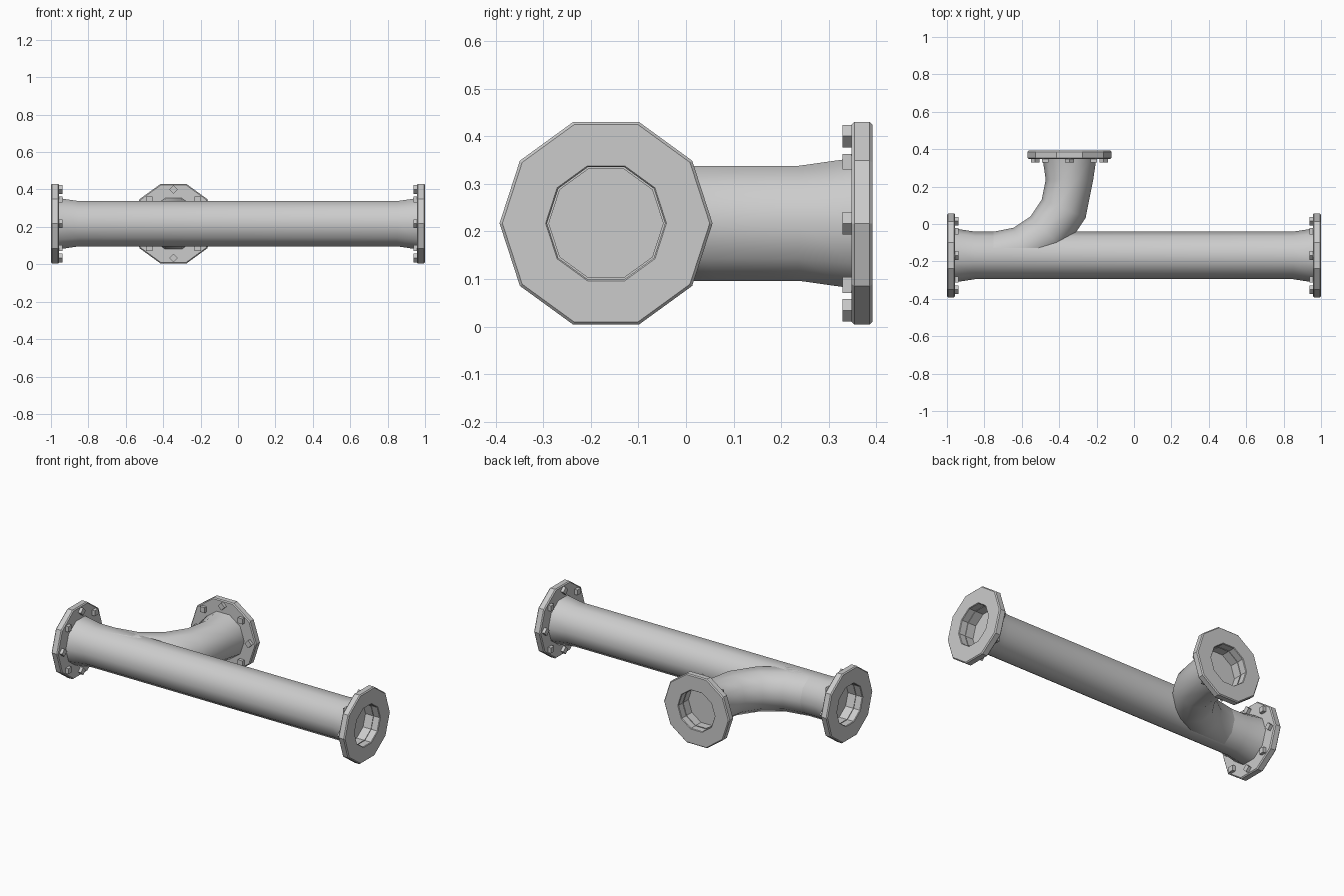
import bpy, bmesh, math
from mathutils import Matrix, Vector

if "Cube" in bpy.data.objects:
    bpy.data.objects.remove(bpy.data.objects["Cube"])

SIDES = 10
ZC = 0.217          # pipe centre height
YC = -0.168         # main run centre line
BX = -0.345         # branch centre line
R = 0.127           # pipe radius
RF = 0.2238         # flange radius
BEND = 0.405        # bend radius
UP = Vector((0, 0, 1))


def frame(pos, out):
    """Local z points along 'out', local y points up."""
    out = Vector(out).normalized()
    m = Matrix((UP.cross(out), UP, out)).transposed().to_4x4()
    m.translation = Vector(pos)
    return m


def tube(name, rings, angle, cap_end=False):
    """Skin decagon rings, each given as (frame, radius)."""
    bm = bmesh.new()
    loops = []
    for m, r in rings:
        loops.append([bm.verts.new(m @ Vector((r * math.cos(a), r * math.sin(a), 0)))
                      for a in (i * math.tau / SIDES for i in range(SIDES))])
    for a, b in zip(loops, loops[1:]):
        for i in range(SIDES):
            j = (i + 1) % SIDES
            bm.faces.new((a[i], a[j], b[j], b[i]))
    if cap_end:
        bm.faces.new(loops[-1])
    return finish(name, bm, angle)


def finish(name, bm, angle):
    me = bpy.data.meshes.new(name)
    bm.to_mesh(me)
    bm.free()
    ob = bpy.data.objects.new(name, me)
    bpy.context.collection.objects.link(ob)
    bpy.ops.object.select_all(action='DESELECT')
    ob.select_set(True)
    bpy.context.view_layer.objects.active = ob
    bpy.ops.object.shade_smooth_by_angle(angle=math.radians(angle))
    return ob


def flange(name, pos, out):
    """Flange plate with recessed bore, plus a ring of eight square bolts."""
    m = frame(pos, out)
    t, c, depth = 0.044, 0.006, 0.10
    profile = [(0.12, -t), (RF - c, -t), (RF, -t + c), (RF, -c), (RF - c, 0),
               (R, 0), (R - 0.003, -0.004), (R - 0.003, -depth)]
    tube(name, [(m @ Matrix.Translation((0, 0, z)), r) for r, z in profile], 25, True)
    bm = bmesh.new()
    for i in range(8):
        place = (m @ Matrix.Rotation(i * math.tau / 8, 4, 'Z')
                 @ Matrix.Translation((0.183, 0, -t - 0.006)))
        bmesh.ops.create_cone(bm, cap_ends=True, segments=4, radius1=0.0235,
                              radius2=0.0235, depth=0.026, matrix=place)
    finish(name + "_bolts", bm, 25)


# Main straight pipe with flared ends
main = [(-0.96, 0.144), (-0.85, R), (0.85, R), (0.96, 0.144)]
tube("main_pipe", [(frame((x, YC, ZC), (1, 0, 0)), r) for x, r in main], 40)

# Branch pipe: quarter bend, then a flare to its flange
yb = YC + BEND
rings = []
for k in range(5):
    a = k * math.pi / 8
    pos = (BX - BEND + BEND * math.sin(a), yb - BEND * math.cos(a), ZC)
    rings.append((frame(pos, (math.cos(a), math.sin(a), 0)), R))
rings.append((frame((BX, 0.352, ZC), (0, 1, 0)), 0.144))
tube("branch_pipe", rings, 40)

# Flanges and bolts on all three openings
flange("left_flange", (-1, YC, ZC), (-1, 0, 0))
flange("right_flange", (1, YC, ZC), (1, 0, 0))
flange("branch_flange", (BX, 0.392, ZC), (0, 1, 0))
